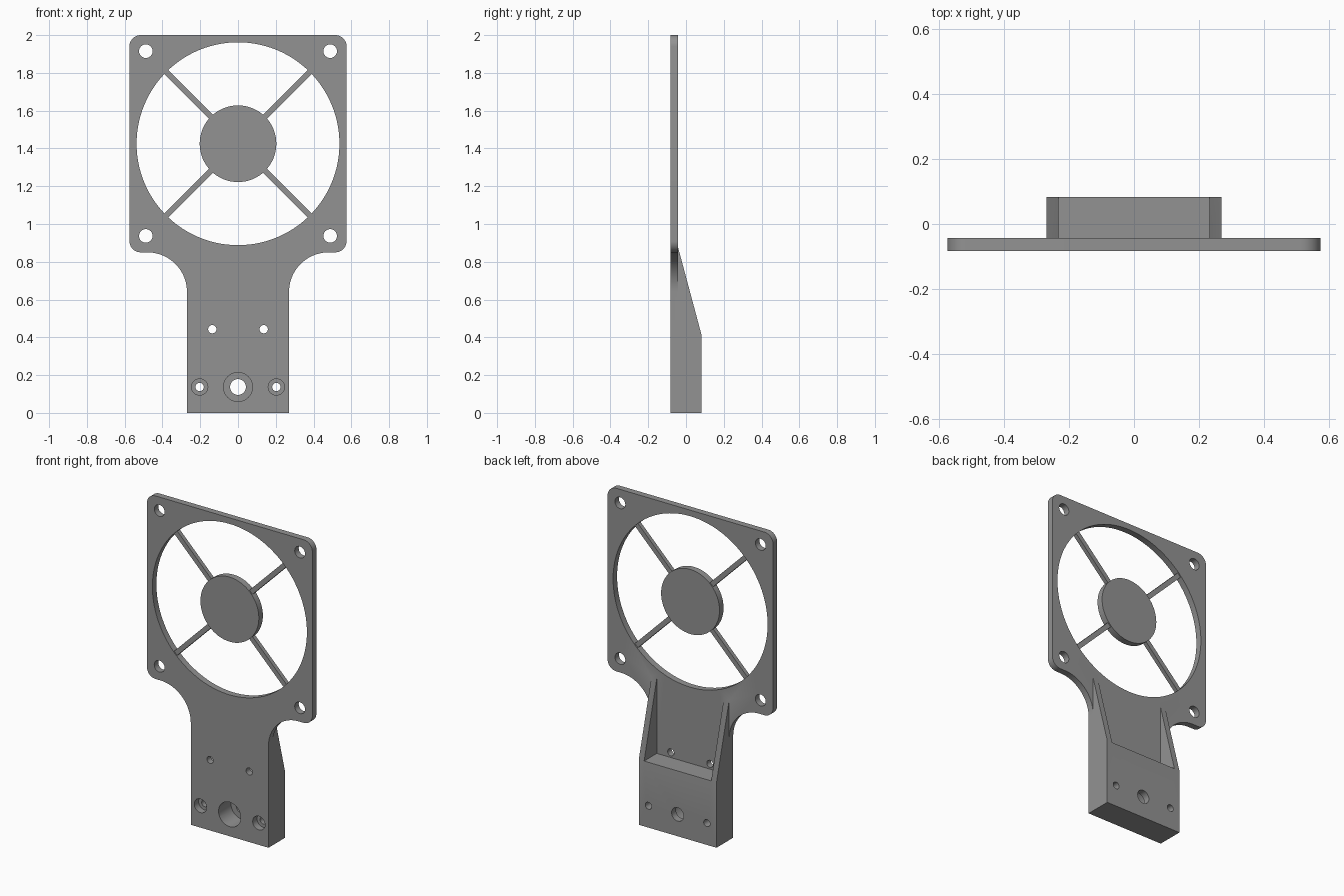
import bpy, bmesh, math
from mathutils import Matrix, Vector

if "Cube" in bpy.data.objects:
    bpy.data.objects.remove(bpy.data.objects["Cube"])

FRONT, PLATE_BACK, BACK = -0.083, -0.043, 0.083
FAN_Z = 1.425

grey = bpy.data.materials.new("grey plastic")
grey.diffuse_color = (0.29, 0.29, 0.29, 1)
grey.use_nodes = True
grey.node_tree.nodes["Principled BSDF"].inputs["Base Color"].default_value = grey.diffuse_color


def prism(name, points, offset):
    """Closed polygon extruded along the offset vector."""
    bm = bmesh.new()
    face = bm.faces.new([bm.verts.new(p) for p in points])
    ext = bmesh.ops.extrude_face_region(bm, geom=[face])
    moved = [g for g in ext["geom"] if isinstance(g, bmesh.types.BMVert)]
    bmesh.ops.translate(bm, verts=moved, vec=Vector(offset))
    bmesh.ops.recalc_face_normals(bm, faces=bm.faces)
    mesh = bpy.data.meshes.new(name)
    bm.to_mesh(mesh)
    bm.free()
    mesh.materials.append(grey)
    ob = bpy.data.objects.new(name, mesh)
    bpy.context.collection.objects.link(ob)
    return ob


def arc(cx, cz, r, a0, a1, n):
    return [(cx + r * math.cos(math.radians(a0 + (a1 - a0) * i / n)),
             cz + r * math.sin(math.radians(a0 + (a1 - a0) * i / n))) for i in range(n + 1)]


def disc(name, x, z, r, y0, y1, n=40):
    pts = arc(x, z, r, 0, 360, n)[:-1]
    return prism(name, [(px, y0, pz) for px, pz in pts], (0, y1 - y0, 0))


def box(name, x0, x1, y0, y1, z0, z1):
    return prism(name, [(x0, y0, z0), (x1, y0, z0), (x1, y0, z1), (x0, y0, z1)], (0, y1 - y0, 0))


def combine(ob, tool, operation):
    """Apply a boolean and remove the tool."""
    tool.hide_render = True
    mod = ob.modifiers.new("boolean", "BOOLEAN")
    mod.operation, mod.solver, mod.object = operation, "EXACT", tool
    bpy.context.view_layer.objects.active = ob
    bpy.ops.object.modifier_apply(modifier=mod.name)
    bpy.data.objects.remove(tool)


# Plate outline: stem, concave shoulder fillets, rounded fan square
half = [(0.27, 0.0)]
half += arc(0.48, 0.64, 0.21, 180, 90, 20)
half += arc(0.515, 0.91, 0.06, -90, 0, 10)
half += arc(0.515, 1.94, 0.06, 0, 90, 10)
outline = half + [(-x, z) for x, z in reversed(half)]
bracket = prism("fan_bracket", [(x, FRONT, z) for x, z in outline], (0, PLATE_BACK - FRONT, 0))

# Mounting block with two tapering side ribs
profile = [(-0.06, 0), (BACK, 0), (BACK, 0.41), (PLATE_BACK, 0.88), (-0.06, 0.88)]
block = prism("block", [(-0.27, y, z) for y, z in profile], (0.54, 0, 0))
combine(block, box("pocket", -0.233, 0.233, -0.2, 0.2, 0.41, 1.2), "DIFFERENCE")
combine(bracket, block, "UNION")

# Fan opening
combine(bracket, disc("opening", 0, FAN_Z, 0.537, -0.2, 0.0, 112), "DIFFERENCE")

# Holes: x, z, radius, end depth
holes = [(0, 0.137, 0.042, 0.2), (0, 0.137, 0.077, 0.04)]
for s in (-1, 1):
    holes += [(s * 0.488, 1.915, 0.036, 0.2), (s * 0.488, 0.937, 0.036, 0.2),
              (s * 0.136, 0.443, 0.022, 0.2),
              (s * 0.203, 0.137, 0.022, 0.2), (s * 0.203, 0.137, 0.043, -0.04)]
for x, z, r, depth in holes:
    combine(bracket, disc("hole", x, z, r, -0.2, depth, 32), "DIFFERENCE")

# Hub and four slim spokes
hub = disc("fan_hub", 0, FAN_Z, 0.203, FRONT, PLATE_BACK, 64)
for i in range(4):
    spoke = box("spoke_%d" % (i + 1), 0.19, 0.545, -0.076, -0.05, -0.015, 0.015)
    spoke.data.transform(Matrix.Translation((0, 0, FAN_Z))
                         @ Matrix.Rotation(math.radians(45 + 90 * i), 4, "Y"))

# Smooth curved walls, keep edges crisp
for ob in bpy.context.collection.objects:
    ob.select_set(True)
bpy.context.view_layer.objects.active = bracket
bpy.ops.object.shade_smooth_by_angle(angle=math.radians(30))
